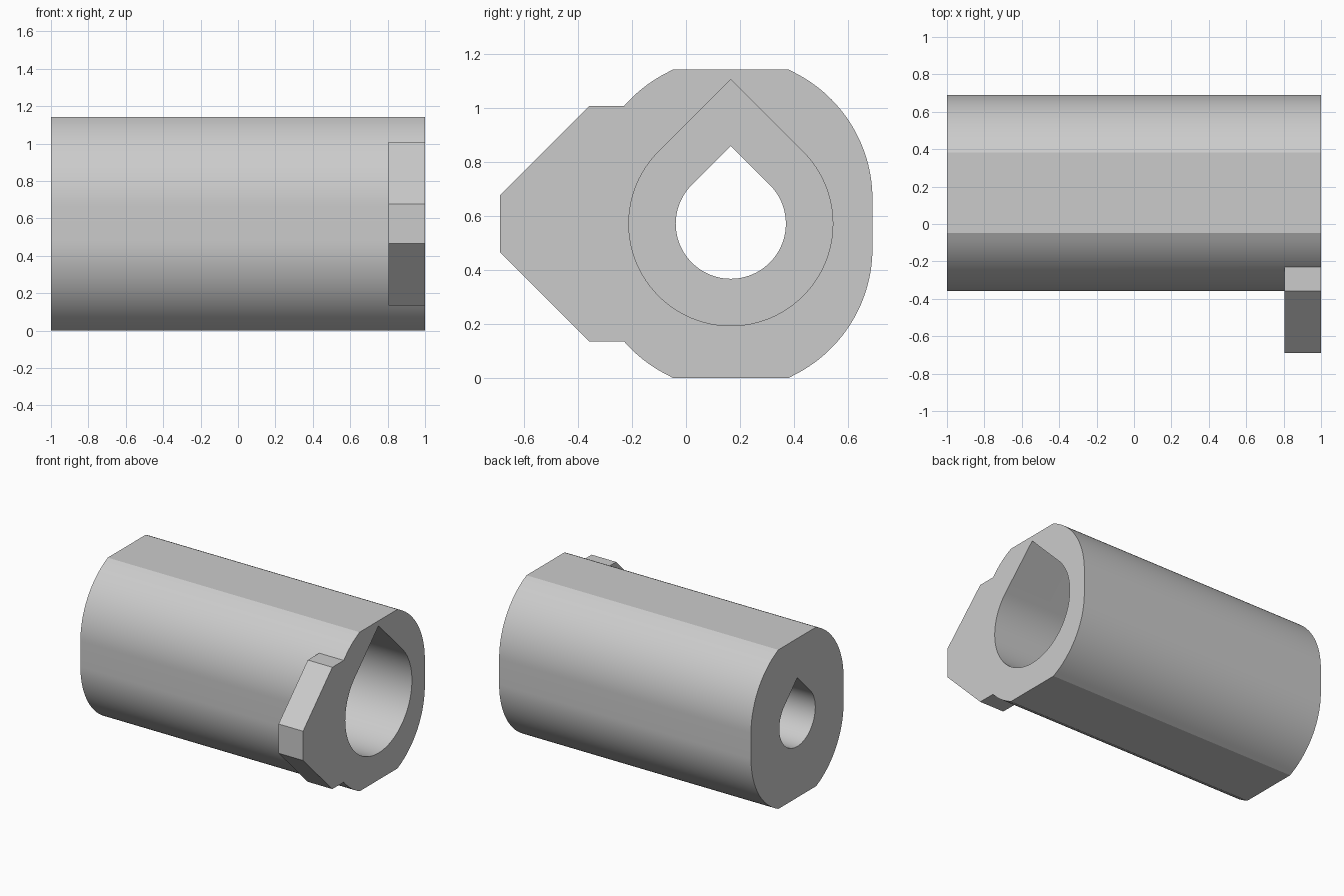
import bpy
import bmesh
from math import cos, sin, pi, radians, sqrt

cube = bpy.data.objects.get("Cube")
if cube:
    bpy.data.objects.remove(cube, do_unlink=True)

CY, CZ = 0.166, 0.571       # axis of the body and bore
HALF = CZ                   # half height, set by the flats
RADIUS, OFFSET = 0.525, 0.091

grey = bpy.data.materials.new("light grey")
grey.use_nodes = True
colour = (0.6, 0.6, 0.6, 1)
grey.diffuse_color = colour
grey.node_tree.nodes["Principled BSDF"].inputs["Base Color"].default_value = colour


def arc(radius, start, end, steps, dz=0.0):
    """Points on an arc about the axis, angles in radians."""
    angles = [start + (end - start) * i / steps for i in range(steps + 1)]
    return [(CY + radius * cos(a), CZ + dz + radius * sin(a)) for a in angles]


def prism(name, profile, x0, x1):
    """Extrude a (y, z) profile along x."""
    bm = bmesh.new()
    face = bm.faces.new([bm.verts.new((x0, y, z)) for y, z in profile])
    out = bmesh.ops.extrude_face_region(bm, geom=[face])
    verts = [v for v in out["geom"] if isinstance(v, bmesh.types.BMVert)]
    bmesh.ops.translate(bm, verts=verts, vec=(x1 - x0, 0, 0))
    bmesh.ops.recalc_face_normals(bm, faces=bm.faces)
    mesh = bpy.data.meshes.new(name)
    bm.to_mesh(mesh)
    bm.free()
    mesh.materials.append(grey)
    obj = bpy.data.objects.new(name, mesh)
    bpy.context.collection.objects.link(obj)
    return obj


def combine(target, tool, operation):
    """Apply a boolean and remove the tool."""
    mod = target.modifiers.new(tool.name, "BOOLEAN")
    mod.operation = operation
    mod.solver = "EXACT"
    mod.object = tool
    bpy.context.view_layer.objects.active = target
    bpy.ops.object.modifier_apply(modifier=mod.name)
    bpy.data.objects.remove(tool, do_unlink=True)


def teardrop(radius):
    """Circle with a right-angled peak on top."""
    return arc(radius, radians(135), radians(405), 72) + [(CY, CZ + radius * sqrt(2))]


# Body: rounded sides with flat top and bottom
top_angle = math_angle = pi / 2 - 0.422
upper = arc(RADIUS, 0, top_angle, 28, OFFSET)
upper[-1] = (upper[-1][0], 2 * HALF)
right = [(y, 2 * CZ - z) for y, z in reversed(upper)] + upper
left = [(2 * CY - y, z) for y, z in reversed(right)]
body = prism("keyed_sleeve", right + left, -1, 1)

# Pointed key at one end
half_key = [(-0.05, 0.437), (-0.358, 0.437), (-0.69, 0.105)]
key = [(y, CZ + h) for y, h in half_key]
key += [(y, CZ - h) for y, h in reversed(half_key)]
combine(body, prism("key", key, 0.805, 1), "UNION")

# Stepped teardrop bore
combine(body, prism("through_bore", teardrop(0.204), -1.2, 1.2), "DIFFERENCE")
combine(body, prism("wide_bore", teardrop(0.378), -0.4, 1.2), "DIFFERENCE")

bpy.ops.object.select_all(action="DESELECT")
body.select_set(True)
bpy.context.view_layer.objects.active = body
bpy.ops.object.shade_smooth_by_angle(angle=radians(20))
